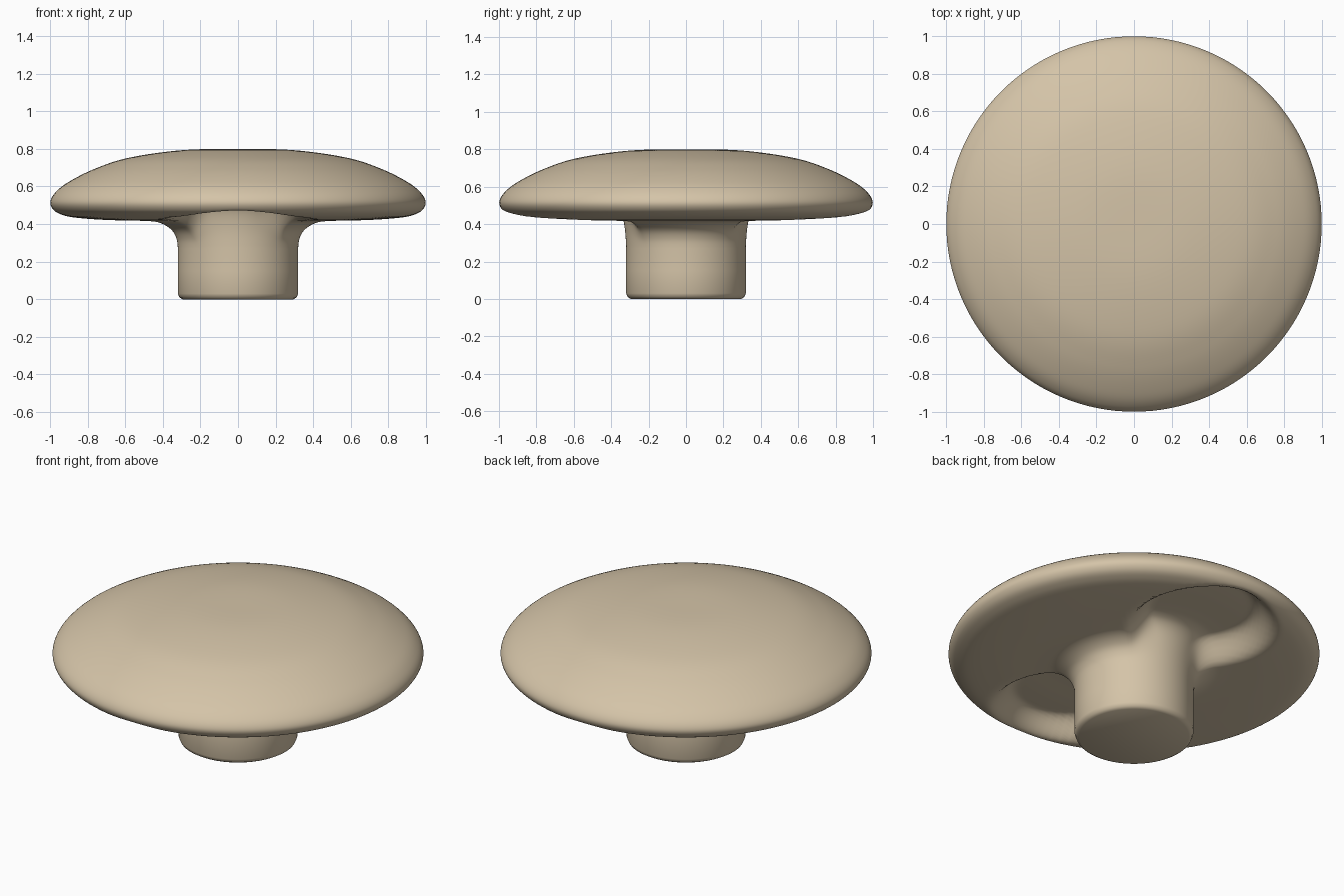
import bpy
import bmesh
import math
from mathutils import Vector

cube = bpy.data.objects.get("Cube")
if cube:
    bpy.data.objects.remove(cube, do_unlink=True)

SEGMENTS = 128
SCOOP_Y, SCOOP_DEPTH = 0.57, 0.13

# Half profile: (radius, height) from crown to stem
crown = [(0.3, 0.793), (0.58, 0.753), (0.76, 0.695), (0.9, 0.625), (0.97, 0.57), (0.998, 0.52)]
underside = [(0.985, 0.48), (0.945, 0.453), (0.87, 0.435), (0.7, 0.422), (0.5, 0.417),
             (0.42, 0.408), (0.36, 0.375), (0.33, 0.33), (0.32, 0.27)]
stem_foot = [(0.32, 0.15), (0.32, 0.03), (0.312, 0.01), (0.295, 0.0)]


def smoothstep(low, high, value):
    t = min(max((value - low) / (high - low), 0), 1)
    return t * t * (3 - 2 * t)


def spline(points, steps):
    """Smooth curve through the points, leaving out both end points."""
    pts = [Vector(p) for p in points]
    out = []
    for a, b, c, d in zip(pts, pts[1:], pts[2:], pts[3:]):
        for i in range(steps):
            t = i / steps
            out.append(b + 0.5 * t * (c - a + t * (2 * a - 5 * b + 4 * c - d
                                                   + t * (3 * (b - c) + d - a))))
    return out


def scoop_lift(x, y, z):
    """Height added to the underside by the two finger scoops."""
    distance = math.hypot(x, abs(y) - SCOOP_Y)
    return SCOOP_DEPTH * (1 - smoothstep(0.27, 0.42, distance)) * smoothstep(0.26, 0.4, z)


# Lathe the knob and press the scoops into its underside
start = [(-0.3, 0.793), (0, 0.8)]
profile = spline(start + crown + underside + stem_foot[:1], 8)[1:]
profile += [Vector(p) for p in underside[-1:] + stem_foot]
rim = max(range(len(profile)), key=lambda i: profile[i].x)

bm = bmesh.new()
rings = []
for index, (radius, height) in enumerate(profile):
    ring = []
    for s in range(SEGMENTS):
        angle = 2 * math.pi * s / SEGMENTS
        x, y = radius * math.cos(angle), radius * math.sin(angle)
        lift = scoop_lift(x, y, height) if index > rim else 0
        ring.append(bm.verts.new((x, y, height + lift)))
    rings.append(ring)

for upper, lower in zip(rings, rings[1:]):
    for s in range(SEGMENTS):
        n = (s + 1) % SEGMENTS
        bm.faces.new((upper[s], lower[s], lower[n], upper[n]))

# Close the crown and the foot
top = bm.verts.new((0, 0, 0.8))
for s in range(SEGMENTS):
    bm.faces.new((top, rings[0][s], rings[0][(s + 1) % SEGMENTS]))
bm.faces.new(list(reversed(rings[-1])))
bmesh.ops.recalc_face_normals(bm, faces=bm.faces)

mesh = bpy.data.meshes.new("knob")
bm.to_mesh(mesh)
bm.free()
knob = bpy.data.objects.new("knob", mesh)
bpy.context.collection.objects.link(knob)

# Single sand colour
sand = bpy.data.materials.new("sand")
sand.use_nodes = True
colour = (0.66, 0.55, 0.39, 1)
sand.diffuse_color = colour
sand.node_tree.nodes["Principled BSDF"].inputs["Base Color"].default_value = colour
mesh.materials.append(sand)

bpy.ops.object.select_all(action="DESELECT")
knob.select_set(True)
bpy.context.view_layer.objects.active = knob
bpy.ops.object.shade_smooth_by_angle(angle=math.radians(40))
